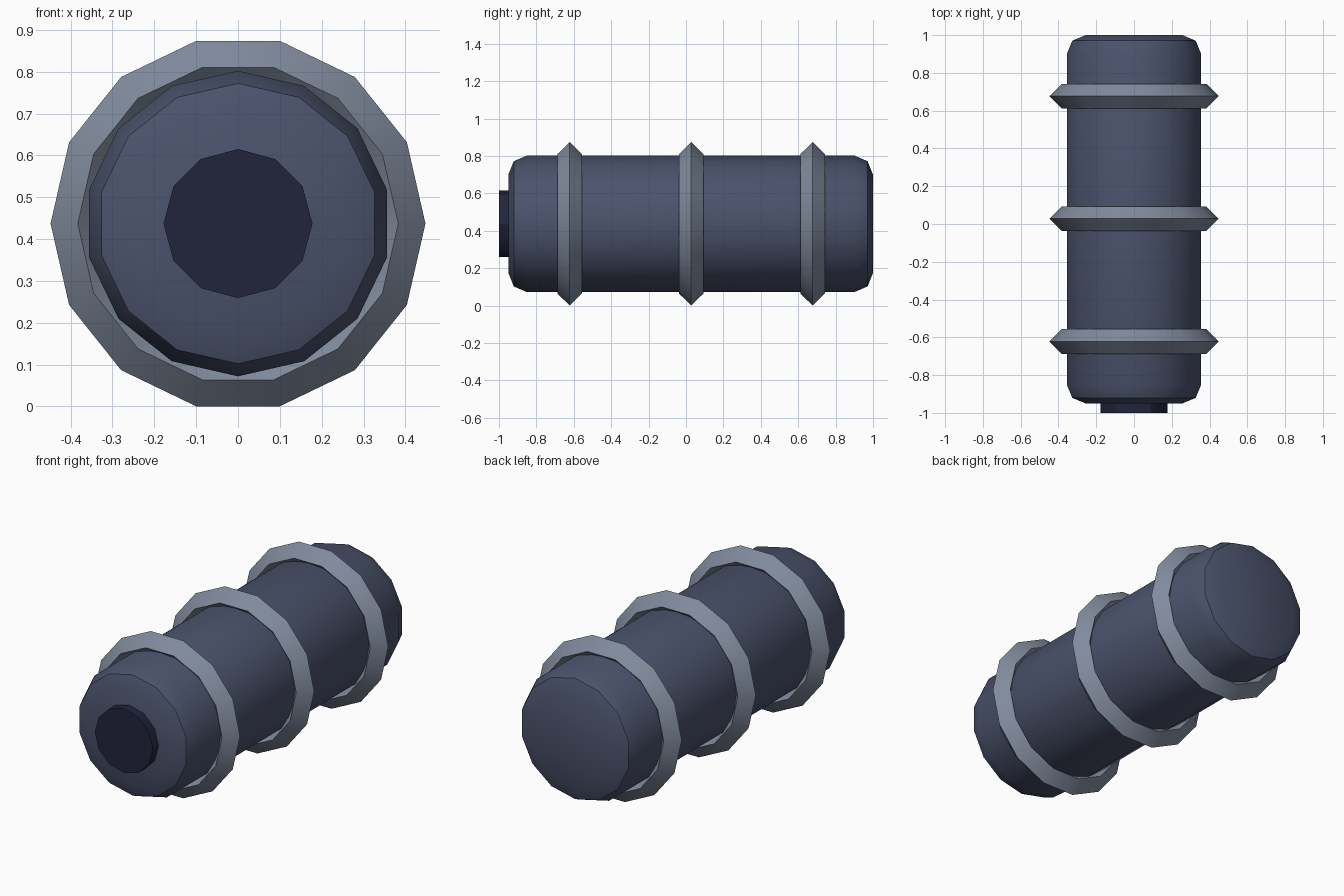
import bpy
from math import pi, radians

if "Cube" in bpy.data.objects:
    bpy.data.objects.remove(bpy.data.objects["Cube"])

AXIS_Z = 0.437  # height of the canister's long axis


def material(name, rgb):
    m = bpy.data.materials.new(name)
    m.diffuse_color = (*rgb, 1.0)
    m.use_nodes = True
    m.node_tree.nodes["Principled BSDF"].inputs["Base Color"].default_value = m.diffuse_color
    return m


def finish(name, mat):
    ob = bpy.context.object
    ob.name = name
    ob.data.materials.append(mat)
    bpy.ops.object.shade_smooth_by_angle(angle=radians(30))
    return ob


def cylinder(name, sides, radius, y0, y1, mat, bevel=0.0):
    """Cylinder lying along y from y0 to y1, with optionally rounded rims."""
    bpy.ops.mesh.primitive_cylinder_add(
        vertices=sides, radius=radius, depth=y1 - y0,
        location=(0, (y0 + y1) / 2, AXIS_Z), rotation=(pi / 2, 0, 0))
    if bevel:
        mod = bpy.context.object.modifiers.new("rim", 'BEVEL')
        mod.width = bevel
        mod.segments = 2
        mod.limit_method = 'ANGLE'
        mod.angle_limit = radians(40)
        bpy.ops.object.modifier_apply(modifier=mod.name)
    return finish(name, mat)


body_mat = material("dark_blue_grey", (0.07, 0.085, 0.15))
ring_mat = material("steel_grey", (0.22, 0.26, 0.34))
cap_mat = material("navy", (0.015, 0.018, 0.045))

# Main body with chamfered ends
cylinder("canister_body", 14, 0.365, -0.95, 1.0, body_mat, bevel=0.1)

# Small plug on the front end
cylinder("front_plug", 12, 0.178, -1.0, -0.90, cap_mat)

# Three diamond-section bands
for i, y in enumerate((-0.622, 0.028, 0.677)):
    bpy.ops.mesh.primitive_torus_add(
        major_segments=14, minor_segments=4, major_radius=0.383,
        minor_radius=0.065, location=(0, y, AXIS_Z), rotation=(pi / 2, 0, 0))
    finish(f"band_{i + 1}", ring_mat)
